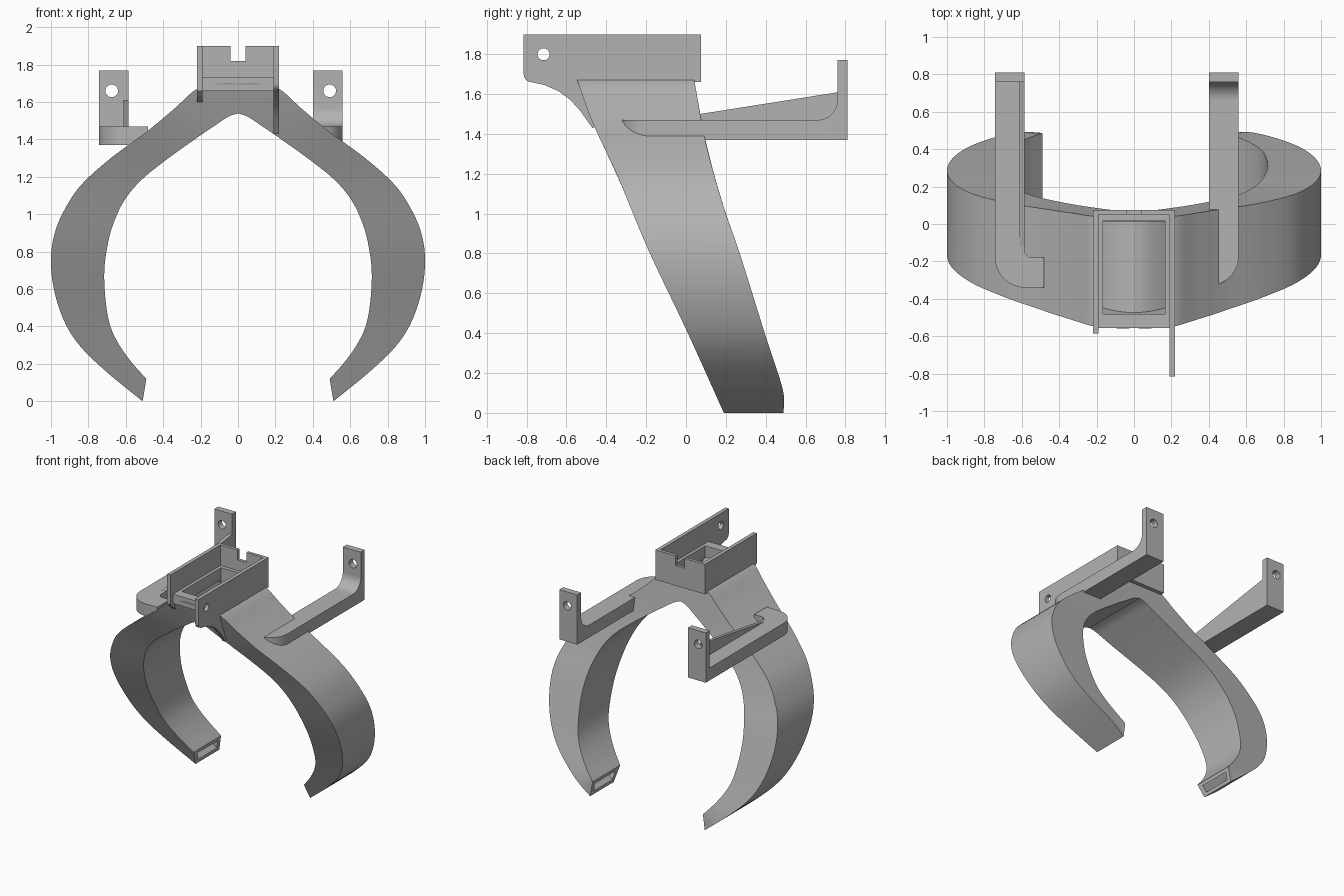
import bpy, bmesh, math
from mathutils import Vector

if "Cube" in bpy.data.objects:
    bpy.data.objects.remove(bpy.data.objects["Cube"], do_unlink=True)

COLOUR = (0.45, 0.45, 0.45, 1)
grey = bpy.data.materials.new("plain grey")
grey.use_nodes = True
grey.diffuse_color = COLOUR
grey.node_tree.nodes["Principled BSDF"].inputs["Base Color"].default_value = COLOUR


def finish(name, bm):
    bmesh.ops.recalc_face_normals(bm, faces=bm.faces)
    mesh = bpy.data.meshes.new(name)
    bm.to_mesh(mesh)
    bm.free()
    mesh.materials.append(grey)
    ob = bpy.data.objects.new(name, mesh)
    bpy.context.collection.objects.link(ob)
    return ob


def prism(name, pts, axis, lo, hi):
    """Extrude a flat outline along one axis."""
    bm = bmesh.new()
    place = {"x": lambda p, d: (d, *p), "y": lambda p, d: (p[0], d, p[1]),
             "z": lambda p, d: (*p, d)}[axis]
    rings = [[bm.verts.new(place(p, d)) for p in pts] for d in (lo, hi)]
    for ring in rings:
        bm.faces.new(ring)
    n = len(pts)
    for i in range(n):
        j = (i + 1) % n
        bm.faces.new((rings[0][i], rings[0][j], rings[1][j], rings[1][i]))
    return finish(name, bm)


def rect(a0, a1, b0, b1):
    return [(a0, b0), (a1, b0), (a1, b1), (a0, b1)]


def arc(cx, cy, r, start, end, n=12):
    angles = [math.radians(start + (end - start) * i / n) for i in range(n + 1)]
    return [(cx + r * math.cos(a), cy + r * math.sin(a)) for a in angles]


def disc(cx, cy, r):
    return arc(cx, cy, r, 0, 360, 32)[:-1]


def cut(ob, *cutters):
    for c in cutters:
        c.hide_render = True
        m = ob.modifiers.new("cut", "BOOLEAN")
        m.operation, m.solver, m.object = "DIFFERENCE", "EXACT", c
        bpy.context.view_layer.objects.active = ob
        bpy.ops.object.modifier_apply(modifier=m.name)


def spline(pts, steps=7):
    """Smooth curve through the points."""
    v = [Vector(p) for p in pts]
    v = [2 * v[0] - v[1]] + v + [2 * v[-1] - v[-2]]
    out = []
    for a, b, c, d in zip(v, v[1:], v[2:], v[3:]):
        for i in range(steps):
            t = i / steps
            out.append(0.5 * (2 * b + (c - a) * t + (2 * a - 5 * b + 4 * c - d) * t * t
                              + (3 * b - a - 3 * c + d) * t ** 3))
    return out + [v[-2]]


def lookup(table, z):
    """Depth at a height, read along a smooth edge curve."""
    for a, b in zip(table, table[1:]):
        if z <= b[1]:
            break
    return a[0] + (b[0] - a[0]) * (z - a[1]) / (b[1] - a[1])


# Open curved band: outer and inner outline of one half, plus its slanted edges
outer = spline([(0, 1.7), (.1, 1.7), (.22, 1.67), (.34, 1.565), (.49, 1.44), (.68, 1.3),
                (.84, 1.155), (.935, 1.01), (.985, .88), (1, .74), (.98, .58),
                (.925, .42), (.84, .29), (.7, .155), (.51, 0)])
inner = spline([(0, 1.54), (.055, 1.52), (.13, 1.47), (.225, 1.405), (.385, 1.29), (.52, 1.18),
                (.61, 1.07), (.67, .94), (.7, .82), (.715, .69), (.708, .54),
                (.685, .41), (.64, .31), (.57, .21), (.49, .12)])
front_edge = spline([(.19, 0), (0, .42), (-.19, .82), (-.34, 1.18), (-.47, 1.46), (-.55, 1.68)])
back_edge = spline([(.49, 0), (.485, .12), (.395, .4), (.27, .8), (.2, 1), (.14, 1.2),
                    (.09, 1.4), (.04, 1.68)])


def sweep(name, trim, margin, overshoot):
    half = []
    for o, i in zip(outer, inner):
        half.append((o.lerp(i, trim), i.lerp(o, trim)))
    if overshoot:
        half.append(tuple(2 * a - b for a, b in zip(half[-1], half[-2])))
    flip = [tuple(Vector((-p.x, p.y)) for p in pair) for pair in half[:0:-1]]
    bm = bmesh.new()
    rings = []
    for o, i in flip + half:
        ring = []
        for p, table, m in ((o, front_edge, margin), (o, back_edge, -margin),
                            (i, back_edge, -margin), (i, front_edge, margin)):
            ring.append(bm.verts.new((p.x, lookup(table, p.y) + m, p.y)))
        rings.append(ring)
    for a, b in zip(rings, rings[1:]):
        for k in range(4):
            j = (k + 1) % 4
            bm.faces.new((a[k], a[j], b[j], b[k]))
    bm.faces.new(rings[0])
    bm.faces.new(rings[-1])
    bmesh.ops.triangulate(bm, faces=bm.faces)
    return finish(name, bm)


band = sweep("band", 0, 0, False)
channel = sweep("channel_cutter", .24, .04, True)
opening = prism("opening_cutter", rect(-.165, .165, -.48, .02), "z", 1.6, 2)
cut(band, channel, opening)

# Open tray on top of the band
tray = prism("tray", rect(-.21, .21, -.555, .075), "z", 1.66, 1.735)
cut(tray, opening)
back_wall = prism("tray_back_wall", [(-.21, 1.7), (.21, 1.7), (.21, 1.9), (.04, 1.9), (.04, 1.82),
                                     (-.04, 1.82), (-.04, 1.9), (-.21, 1.9)], "y", .05, .075)

# Side plates of the tray, the left one longer with a pin hole
left_plate = prism("left_side_plate",
                   [(.075, 1.66), (.075, 1.9), (-.815, 1.9)] + arc(-.775, 1.7, .04, 180, 270, 6)
                   + [(-.71, 1.645), (-.64, 1.615), (-.58, 1.57), (-.53, 1.515), (-.47, 1.43),
                      (-.35, 1.48), (-.25, 1.66)], "x", .19, .22)
plate_hole = prism("plate_hole_cutter", disc(-.715, 1.8, .03), "x", .1, .3)
cut(left_plate, plate_hole)
right_plate = prism("right_side_plate",
                    [(.075, 1.66), (.075, 1.9), (-.585, 1.9), (-.585, 1.66), (-.56, 1.635),
                     (-.52, 1.6), (-.45, 1.58), (-.25, 1.66)], "x", -.22, -.19)

# Left rear arm with a rounded foot and a filleted upright
left_arm = prism("left_arm", [(.4, .81), (.56, .81)] + arc(.4, -.17, .16, 0, -90), "z", 1.37, 1.47)
left_upright = prism("left_upright", [(.66, 1.37), (.81, 1.37), (.81, 1.77), (.76, 1.77)]
                     + arc(.66, 1.57, .1, 0, -90), "x", .4, .56)

# Right rear arm with a hooked foot, an upright and a thin rib
right_arm = prism("right_arm", [(-.585, .81), (-.743, .81)] + arc(-.583, -.18, .16, 180, 270)
                  + [(-.48, -.34), (-.48, -.18), (-.56, -.18), (-.585, -.155)], "z", 1.37, 1.47)
right_upright = prism("right_upright", rect(.76, .81, 1.37, 1.77), "x", -.743, -.585)
right_rib = prism("right_rib", [(-.12, 1.46), (.78, 1.46), (.78, 1.612), (-.12, 1.47)],
                  "x", -.612, -.585)

# Screw holes through both uprights
holes = []
for upright, x in ((left_upright, .49), (right_upright, -.675)):
    hole = prism("screw_hole_cutter", disc(x, 1.66, .034), "y", .6, .9)
    cut(upright, hole)
    holes.append(hole)

for helper in [channel, opening, plate_hole] + holes:
    bpy.data.objects.remove(helper, do_unlink=True)

# Smooth the curves, keep the edges sharp
bpy.ops.object.select_all(action="DESELECT")
for ob in (band, tray, back_wall, left_plate, right_plate, left_arm, left_upright,
           right_arm, right_upright, right_rib):
    ob.select_set(True)
bpy.context.view_layer.objects.active = band
bpy.ops.object.shade_smooth_by_angle(angle=math.radians(30))
